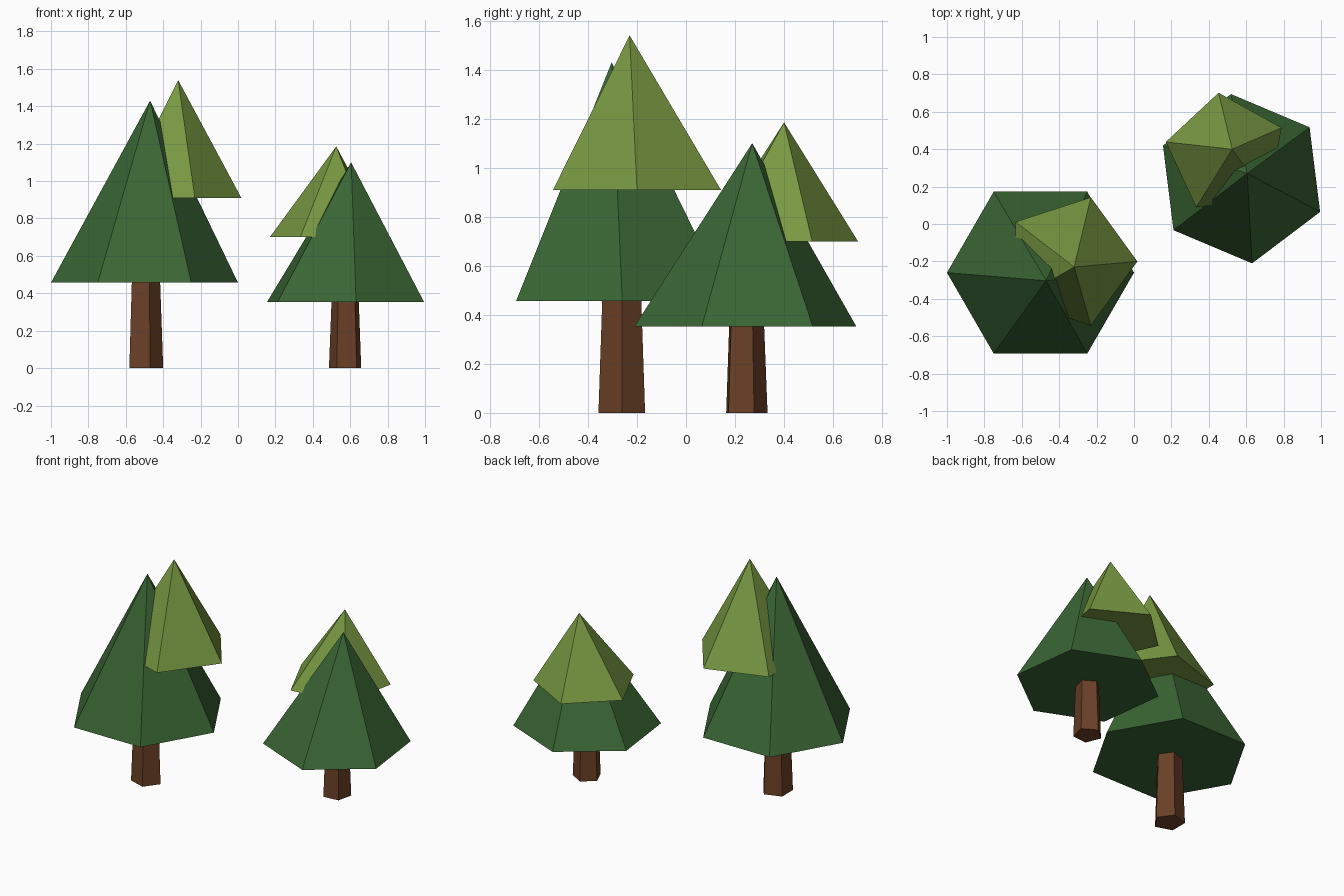
import bpy, bmesh, math

if "Cube" in bpy.data.objects:
    bpy.data.objects.remove(bpy.data.objects["Cube"])


def material(name, rgb):
    m = bpy.data.materials.new(name)
    lin = [((c / 255 + 0.055) / 1.055) ** 2.4 for c in rgb]
    m.diffuse_color = (*lin, 1)
    m.use_nodes = True
    m.node_tree.nodes["Principled BSDF"].inputs["Base Color"].default_value = m.diffuse_color
    return m


BARK = material("brown bark", (106, 64, 38))
DARK = material("dark green foliage", (58, 102, 52))
LIGHT = material("light green foliage", (120, 152, 66))


def ring(bm, sides, centre, radius, z, turn):
    angles = [math.radians(turn) + i * math.tau / sides for i in range(sides)]
    return [bm.verts.new((centre[0] + radius * math.cos(a),
                          centre[1] + radius * math.sin(a), z)) for a in angles]


def finish(bm, name, mat):
    bmesh.ops.recalc_face_normals(bm, faces=bm.faces)
    mesh = bpy.data.meshes.new(name)
    bm.to_mesh(mesh)
    bm.free()
    mesh.materials.append(mat)
    bpy.context.collection.objects.link(bpy.data.objects.new(name, mesh))


def foliage(name, sides, centre, radius, z, turn, apex, mat):
    """Closed cone with an off-centre tip."""
    bm = bmesh.new()
    base = ring(bm, sides, centre, radius, z, turn)
    tip = bm.verts.new(apex)
    bm.faces.new(base)
    for i in range(sides):
        bm.faces.new((base[i], base[(i + 1) % sides], tip))
    finish(bm, name, mat)


def trunk(name, centre, r0, r1, height, turn):
    """Tapered five-sided trunk."""
    bm = bmesh.new()
    low = ring(bm, 5, centre, r0, 0, turn)
    high = ring(bm, 5, centre, r1, height, turn)
    bm.faces.new(low)
    bm.faces.new(high)
    for i in range(5):
        j = (i + 1) % 5
        bm.faces.new((low[i], low[j], high[j], high[i]))
    finish(bm, name, BARK)


# Large tree, front left
trunk("large_trunk", (-0.50, -0.262), 0.10, 0.083, 0.48, 0)
foliage("large_lower_foliage", 6, (-0.50, -0.26), 0.50, 0.457, 0,
        (-0.47, -0.303, 1.43), DARK)
foliage("large_upper_foliage", 5, (-0.342, -0.20), 0.36, 0.91, 0,
        (-0.32, -0.23, 1.54), LIGHT)

# Small tree, back right
trunk("small_trunk", (0.575, 0.242), 0.091, 0.076, 0.38, 23)
foliage("small_lower_foliage", 6, (0.575, 0.242), 0.456, 0.353, -22.9,
        (0.605, 0.27, 1.10), DARK)
foliage("small_upper_foliage", 5, (0.492, 0.376), 0.328, 0.70, 97,
        (0.525, 0.40, 1.185), LIGHT)
